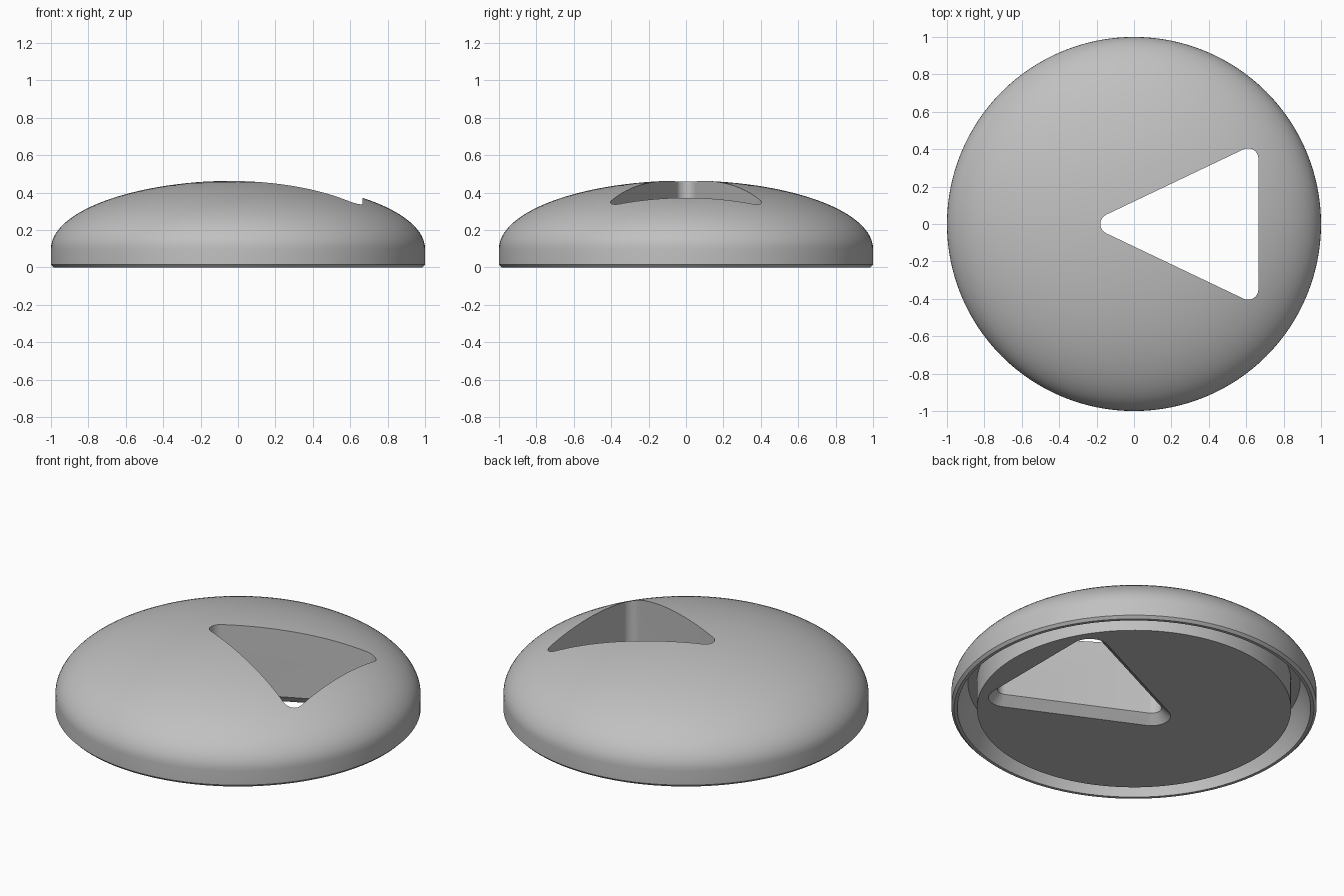
import bpy, bmesh
from math import cos, sin, pi, radians, atan2

default = bpy.data.objects.get("Cube")
if default:
    bpy.data.objects.remove(default, do_unlink=True)

grey = bpy.data.materials.new("plain_grey")
grey.use_nodes = True
grey.diffuse_color = (0.53, 0.53, 0.53, 1)
grey.node_tree.nodes["Principled BSDF"].inputs["Base Color"].default_value = grey.diffuse_color


def add_object(name, bm):
    bmesh.ops.recalc_face_normals(bm, faces=bm.faces)
    mesh = bpy.data.meshes.new(name)
    bm.to_mesh(mesh)
    bm.free()
    mesh.materials.append(grey)
    obj = bpy.data.objects.new(name, mesh)
    bpy.context.collection.objects.link(obj)
    return obj


def lathe(name, profile, segments):
    """Turn an (r, z) profile whose ends lie on the z axis."""
    bm = bmesh.new()
    rings = []
    for r, z in profile:
        count = segments if r > 0 else 1
        rings.append([bm.verts.new((r * cos(2 * pi * i / segments),
                                    r * sin(2 * pi * i / segments), z))
                      for i in range(count)])
    for a, b in zip(rings, rings[1:]):
        for i in range(segments):
            j = (i + 1) % segments
            if len(a) == 1:
                bm.faces.new((a[0], b[i], b[j]))
            elif len(b) == 1:
                bm.faces.new((a[i], a[j], b[0]))
            else:
                bm.faces.new((a[i], a[j], b[j], b[i]))
    return add_object(name, bm)


def rounded_triangle(radius, steps=10):
    """Outline around three corner centres, counter-clockwise."""
    corners = [(-0.125, 0), (0.61, -0.35), (0.61, 0.35)]
    points = []
    for k, (x, y) in enumerate(corners):
        px, py = corners[k - 1]
        nx, ny = corners[(k + 1) % 3]
        start = atan2(y - py, x - px) - pi / 2
        end = atan2(ny - y, nx - x) - pi / 2
        sweep = (end - start) % (2 * pi)
        for i in range(steps + 1):
            a = start + sweep * i / steps
            points.append((x + radius * cos(a), y + radius * sin(a)))
    return points


def loft(name, layers):
    bm = bmesh.new()
    rings = [[bm.verts.new((x, y, z)) for x, y in rounded_triangle(r)]
             for z, r in layers]
    bm.faces.new(rings[0])
    bm.faces.new(rings[-1])
    for a, b in zip(rings, rings[1:]):
        for i in range(len(a)):
            j = (i + 1) % len(a)
            bm.faces.new((a[i], a[j], b[j], b[i]))
    return add_object(name, bm)


# Solid cap: flat underside boss, ring groove, chamfered rim, elliptical dome
profile = [(0, 0), (0.86, 0), (0.86, 0.17), (0.91, 0.17), (0.95, 0.09),
           (0.967, 0), (0.985, 0), (1, 0.015)]
dome_steps = 28
for i in range(dome_steps):
    t = pi / 2 * i / dome_steps
    profile.append((cos(t), 0.1 + 0.365 * sin(t)))
profile.append((0, 0.465))
cap = lathe("domed_cap", profile, 128)

# Triangular opening with a chamfer at its lower end
corner = 0.055
cutter = loft("opening_cutter", [(-0.05, corner + 0.1), (0.05, corner), (0.7, corner)])
cutter.hide_render = True
cutter.hide_set(True)

cut = cap.modifiers.new("opening", "BOOLEAN")
cut.operation = "DIFFERENCE"
cut.solver = "EXACT"
cut.object = cutter

bpy.context.view_layer.objects.active = cap
cap.select_set(True)
bpy.ops.object.modifier_apply(modifier=cut.name)
bpy.data.objects.remove(cutter, do_unlink=True)
bpy.ops.object.shade_smooth_by_angle(angle=radians(25))
